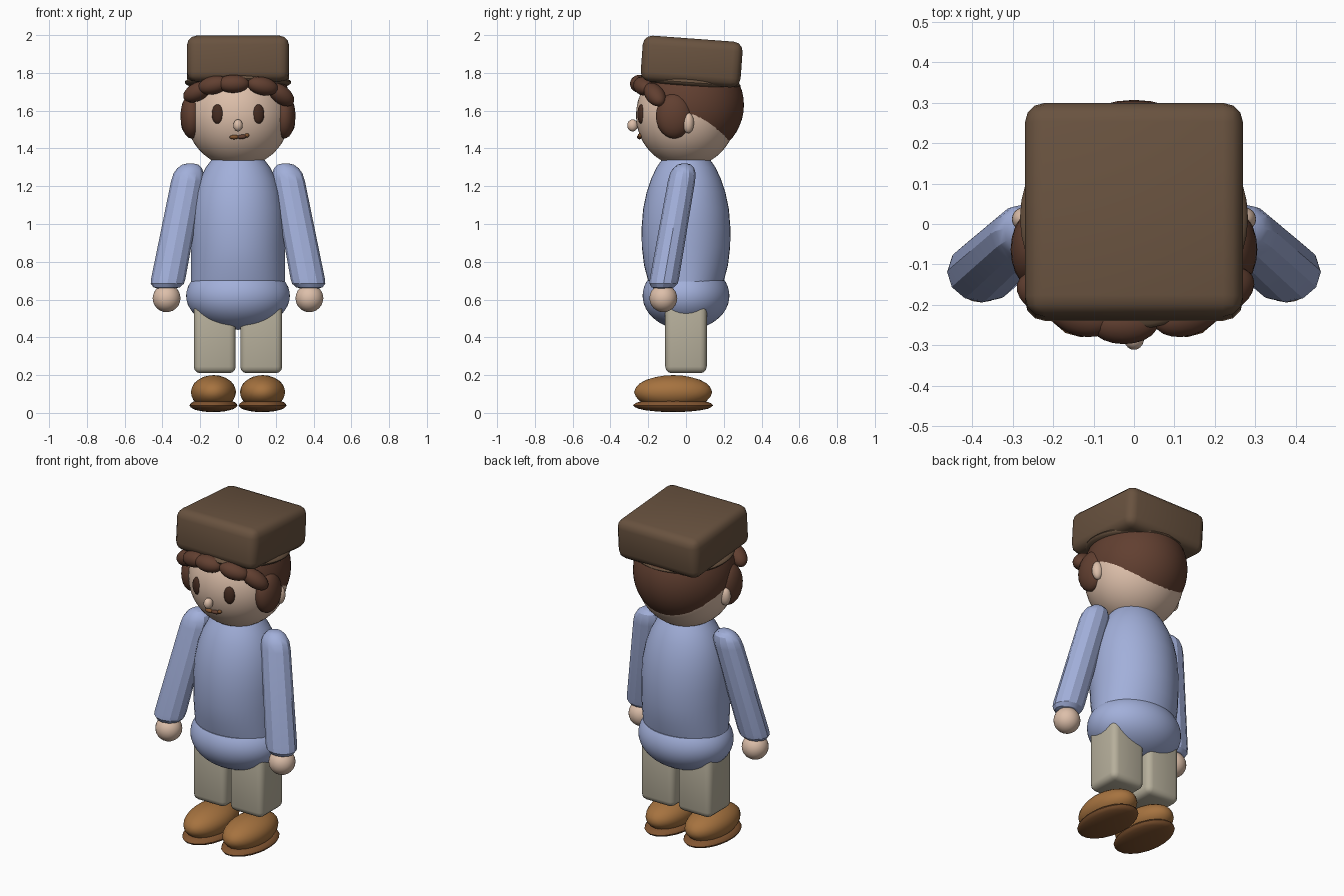
import bpy, bmesh, math
from mathutils import Vector, Matrix, Euler

if "Cube" in bpy.data.objects:
    bpy.data.objects.remove(bpy.data.objects["Cube"])


def material(name, r, g, b):
    m = bpy.data.materials.new(name)
    m.diffuse_color = (r, g, b, 1)
    m.use_nodes = True
    m.node_tree.nodes["Principled BSDF"].inputs["Base Color"].default_value = m.diffuse_color
    return m


SKIN = material("skin", 0.72, 0.52, 0.40)
HAIR = material("hair_brown", 0.12, 0.05, 0.03)
HAT = material("hat_brown", 0.14, 0.085, 0.05)
BLUE = material("shirt_blue", 0.36, 0.43, 0.70)
BEIGE = material("trouser_beige", 0.47, 0.43, 0.33)
TAN = material("shoe_tan", 0.38, 0.17, 0.05)
SOLE = material("sole_brown", 0.22, 0.09, 0.03)
DARK = material("eye_dark", 0.06, 0.025, 0.015)


def finish(name, bm, mat, smooth=None):
    me = bpy.data.meshes.new(name)
    bmesh.ops.recalc_face_normals(bm, faces=bm.faces)
    bm.to_mesh(me)
    bm.free()
    ob = bpy.data.objects.new(name, me)
    bpy.context.collection.objects.link(ob)
    me.materials.append(mat)
    if smooth:
        bpy.ops.object.select_all(action='DESELECT')
        ob.select_set(True)
        bpy.context.view_layer.objects.active = ob
        bpy.ops.object.shade_smooth_by_angle(angle=math.radians(smooth))
    return ob


def ellipsoid(name, mat, loc, radii, rot=(0, 0, 0), sub=4, cut=None):
    """Ball scaled to radii; cut = (point, normal) removes the normal side."""
    bm = bmesh.new()
    mtx = Matrix.LocRotScale(Vector(loc), Euler([math.radians(a) for a in rot]), Vector(radii))
    bmesh.ops.create_icosphere(bm, subdivisions=sub, radius=1, matrix=mtx)
    if cut:
        res = bmesh.ops.bisect_plane(bm, geom=bm.verts[:] + bm.edges[:] + bm.faces[:],
                                     plane_co=cut[0], plane_no=cut[1], clear_outer=True)
        edges = [e for e in res["geom_cut"] if isinstance(e, bmesh.types.BMEdge)]
        bmesh.ops.holes_fill(bm, edges=edges, sides=0)
    return finish(name, bm, mat, 30)


def rounded_box(name, mat, loc, size, bevel, rot=(0, 0, 0)):
    bm = bmesh.new()
    bmesh.ops.create_cube(bm, size=1, matrix=Matrix.Diagonal((*size, 1)))
    bmesh.ops.bevel(bm, geom=bm.edges[:], offset=bevel, segments=3, profile=0.5, affect='EDGES')
    bm.transform(Matrix.LocRotScale(Vector(loc), Euler([math.radians(a) for a in rot]), None))
    return finish(name, bm, mat, 30)


def loft(name, mat, rings, sides, smooth):
    """Rings of (x, y, z, rx, ry), bridged and capped."""
    bm = bmesh.new()
    loops = []
    for x, y, z, rx, ry in rings:
        loops.append([bm.verts.new((x + rx * math.cos(2 * math.pi * i / sides),
                                    y + ry * math.sin(2 * math.pi * i / sides), z))
                      for i in range(sides)])
    for a, b in zip(loops, loops[1:]):
        for i in range(sides):
            j = (i + 1) % sides
            bm.faces.new((a[i], a[j], b[j], b[i]))
    bm.faces.new(loops[0])
    bm.faces.new(loops[-1])
    return finish(name, bm, mat, smooth)


# Torso and hips
profile = [(0.69, .250, .198), (0.78, .25, .222), (0.88, .25, .234), (0.98, .25, .235),
           (1.08, .243, .227), (1.17, .226, .208), (1.24, .202, .184),
           (1.30, .17, .156), (1.34, .14, .128)]
loft("torso", BLUE, [(0, 0, z, rx, ry) for z, rx, ry in profile], 40, 30)
ellipsoid("shirt_hem", BLUE, (0, 0, .62), (.275, .23, .18), cut=((0, 0, .70), (0, 0, 1)))

# Head and face
ellipsoid("head", SKIN, (0, 0, 1.575), (.275, .265, .275))
ellipsoid("nose", SKIN, (0, -.283, 1.522), (.025, .028, .032), sub=3)
mouth_pts = [(-.04, -.243, 1.460), (.0, -.249, 1.460), (.04, -.243, 1.463), (.055, -.239, 1.475)]
for k, (a, b) in enumerate(zip(mouth_pts, mouth_pts[1:])):
    mid = (Vector(a) + Vector(b)) / 2
    d = Vector(b) - Vector(a)
    ellipsoid(f"mouth_{k}", HAIR if k == 1 else SOLE, mid, (d.length * .65, .014, .012),
              rot=(0, -math.degrees(math.atan2(d.z, d.x)), 0), sub=2)

# Hair: back shell cut on a slant, then fringe curls
ellipsoid("back_hair", HAIR, (0, .012, 1.63), (.278, .295, .285),
          cut=((0, .1, 1.48), (0, -.15, -.165)))
fringe = [(-.215, -.175, 1.70, 25, -25), (-.13, -.225, 1.735, 12, -15), (-.025, -.245, 1.742, 0, 0),
          (.13, -.225, 1.73, -12, 15), (.228, -.165, 1.685, -35, 30)]
for k, (x, y, z, tilt, yaw) in enumerate(fringe):
    ellipsoid(f"fringe_curl_{k}", HAIR, (x, y, z), (.085, .052, .048),
              rot=(0, -tilt, yaw), sub=3)

# Hat
rounded_box("hat", HAT, (0, .03, 1.86), (.54, .53, .243), .05, rot=(-4.2, 0, 0))
ellipsoid("hat_band", HAT, (0, .015, 1.75), (.282, .275, .045), rot=(-4.2, 0, 0))

# Paired parts
for side, s in (("right", -1), ("left", 1)):
    ellipsoid(f"{side}_eye", DARK, (s * .108, -.236, 1.582), (.032, .02, .052), rot=(0, 0, s * 18), sub=3)
    ellipsoid(f"{side}_ear", SKIN, (s * .27, .012, 1.535), (.032, .03, .055), sub=3)
    ellipsoid(f"{side}_side_curl", HAIR, (s * .245, -.063, 1.572), (.06, .097, .12), sub=3)

    # Sleeve: capsule following a slanted axis
    top, bottom = Vector((s * .265, -.02, 1.25)), Vector((s * .373, -.118, .69))
    sleeve = [(-.125, .018), (-.115, .042), (-.08, .066), (-.03, .08), (.04, .085),
              (.96, .091), (1.01, .088), (1.045, .07), (1.06, .04)]
    rings = []
    for t, r in sleeve:
        p = top.lerp(bottom, t)
        rings.append((p.x, p.y, p.z, r, r * .85))
    loft(f"{side}_sleeve", BLUE, rings, 12, 25)
    ellipsoid(f"{side}_hand", SKIN, (s * .378, -.12, .607), (.074, .074, .074), sub=3)

    # Leg and shoe
    rounded_box(f"{side}_leg", BEIGE, (s * .123, 0, .405), (.222, .22, .39), .035)
    ellipsoid(f"{side}_shoe", TAN, (s * .13, -.068, .11), (.12, .207, .09), sub=3)
    ellipsoid(f"{side}_sole", SOLE, (s * .13, -.068, .04), (.127, .212, .036), sub=3)
